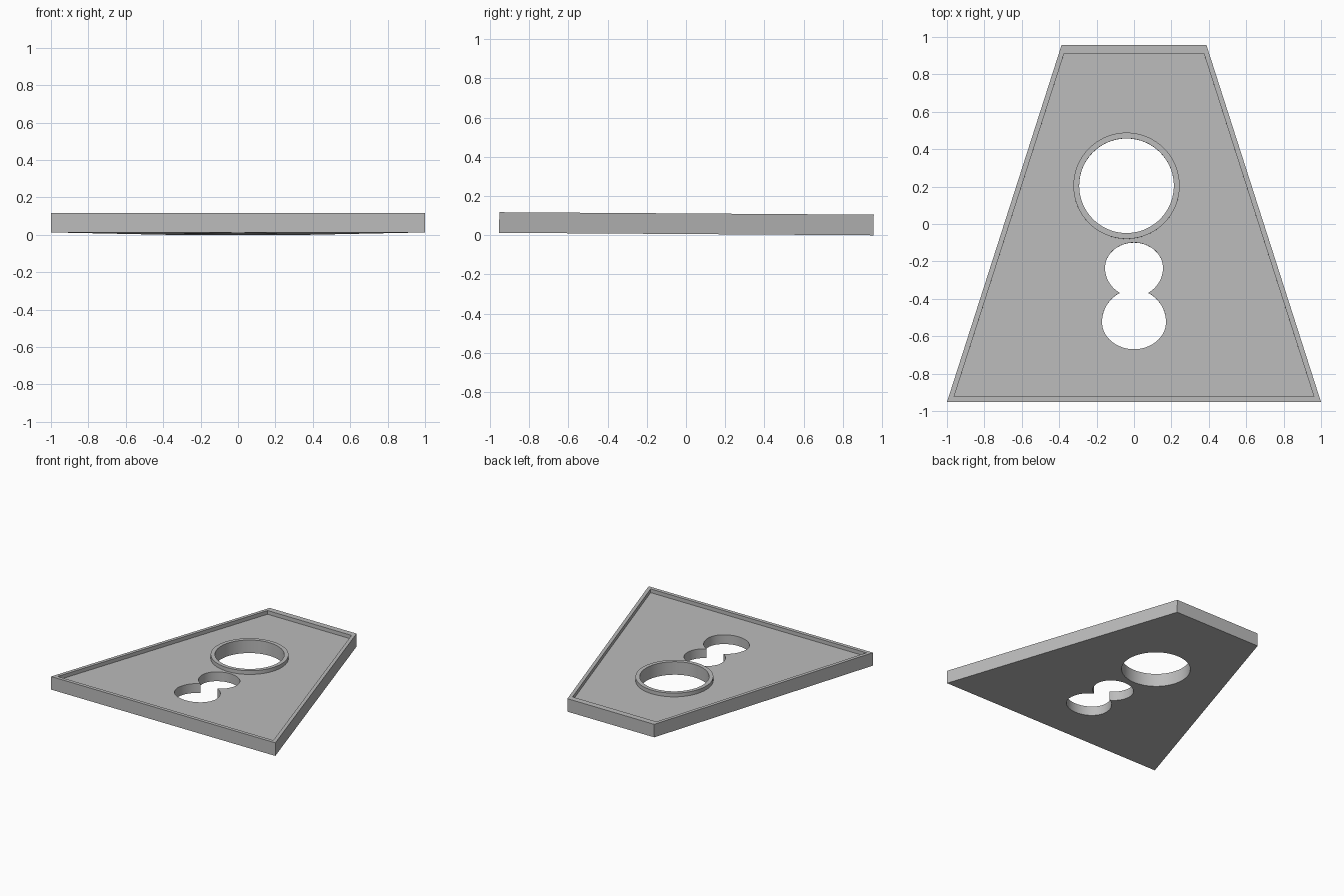
import bpy, bmesh, math

if "Cube" in bpy.data.objects:
    bpy.data.objects.remove(bpy.data.objects["Cube"])

THICK, FLOOR, TILT = 0.105, 0.075, 0.0066

grey = bpy.data.materials.new("plain grey")
grey.use_nodes = True
grey.diffuse_color = (0.5, 0.5, 0.5, 1)
grey.node_tree.nodes["Principled BSDF"].inputs["Base Color"].default_value = (0.5, 0.5, 0.5, 1)


def prism(name, outline, z0, z1):
    """Extrude a flat outline from z0 up to z1."""
    bm = bmesh.new()
    face = bm.faces.new([bm.verts.new((x, y, z0)) for x, y in outline])
    top = bmesh.ops.extrude_face_region(bm, geom=[face])["geom"]
    bmesh.ops.translate(bm, vec=(0, 0, z1 - z0),
                        verts=[v for v in top if isinstance(v, bmesh.types.BMVert)])
    bmesh.ops.recalc_face_normals(bm, faces=bm.faces)
    mesh = bpy.data.meshes.new(name)
    bm.to_mesh(mesh)
    bm.free()
    mesh.materials.append(grey)
    obj = bpy.data.objects.new(name, mesh)
    bpy.context.collection.objects.link(obj)
    return obj


def trapezoid(front_x, back_x, front_y, back_y):
    return [(-front_x, front_y), (front_x, front_y), (back_x, back_y), (-back_x, back_y)]


def oval(cx, cy, rx, ry_back, ry_front, count=64):
    points = []
    for i in range(count):
        a = math.tau * i / count
        s = math.sin(a)
        points.append((cx + rx * math.cos(a), cy + s * (ry_back if s > 0 else ry_front)))
    return points


def cut(obj, cutter):
    """Subtract the cutter for good and remove it."""
    mod = obj.modifiers.new("cut", 'BOOLEAN')
    mod.operation, mod.solver, mod.object = 'DIFFERENCE', 'EXACT', cutter
    bpy.context.view_layer.objects.active = obj
    bpy.ops.object.modifier_apply(modifier=mod.name)
    bpy.data.objects.remove(cutter)


# Tapered plate
plate = prism("tapered_plate", trapezoid(1.0, 0.387, -0.953, 0.957), 0, THICK)

# Shallow recess that leaves a rim and a raised collar
recess = prism("recess_cutter", trapezoid(0.962, 0.374, -0.924, 0.91), FLOOR, 0.3)
cut(recess, prism("collar_core", oval(-0.04, 0.204, 0.284, 0.284, 0.284, 96), -0.2, 0.5))
cut(plate, recess)

# Round opening, and a figure-eight opening from two overlapping ovals
for outline in (oval(-0.04, 0.204, 0.253, 0.253, 0.253, 96),
                oval(0, -0.235, 0.155, 0.135, 0.153),
                oval(0, -0.525, 0.171, 0.174, 0.145)):
    cut(plate, prism("opening_cutter", outline, -0.2, 0.5))

# Slight fall towards the back
plate.rotation_euler.x = -TILT
plate.location.z = 0.957 * math.sin(TILT)

bpy.ops.object.select_all(action='DESELECT')
plate.select_set(True)
bpy.context.view_layer.objects.active = plate
bpy.ops.object.shade_smooth_by_angle(angle=math.radians(30))
